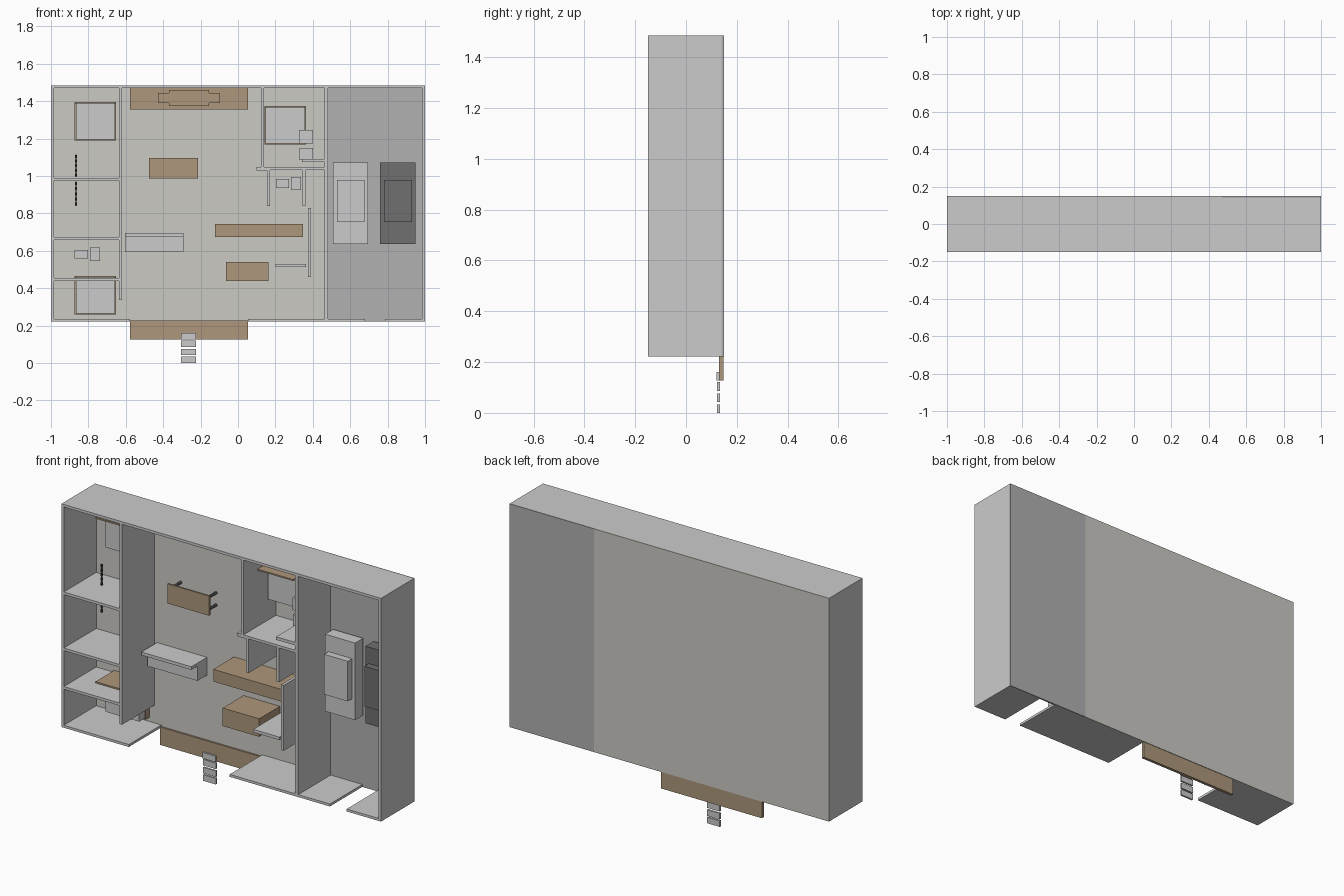
import bpy, bmesh, math
from mathutils import Matrix, Vector

if "Cube" in bpy.data.objects:
    bpy.data.objects.remove(bpy.data.objects["Cube"])

FLOOR = 0.14      # inner floor plane (y); the plan is tipped up to face -y
TOP = -0.15       # open rim of the walls


def mat(name, r, g, b):
    m = bpy.data.materials.new(name)
    m.diffuse_color = (r, g, b, 1)
    m.use_nodes = True
    m.node_tree.nodes["Principled BSDF"].inputs["Base Color"].default_value = m.diffuse_color
    return m


TILE = mat("tile", 0.60, 0.59, 0.55)
CONCRETE = mat("concrete", 0.44, 0.44, 0.44)
WOOD = mat("wood", 0.42, 0.31, 0.20)
DARK = mat("dark", 0.16, 0.16, 0.16)
BLACK = mat("black", 0.06, 0.06, 0.06)


def boxes(name, items, material=None):
    """One object from boxes given as (x0, x1, z0, z1, y0, y1)."""
    bm = bmesh.new()
    for x0, x1, z0, z1, y0, y1 in items:
        m = Matrix.Translation(((x0 + x1) / 2, (y0 + y1) / 2, (z0 + z1) / 2))
        m = m @ Matrix.Diagonal((x1 - x0, y1 - y0, z1 - z0, 1))
        bmesh.ops.create_cube(bm, size=1, matrix=m)
    return finish(name, bm, material)


def rods(name, items, radius, material=None, sides=10):
    """One object from thin cylinders between point pairs."""
    bm = bmesh.new()
    for a, b in items:
        a, b = Vector(a), Vector(b)
        d = b - a
        m = Matrix.Translation((a + b) / 2) @ d.to_track_quat('Z', 'Y').to_matrix().to_4x4()
        bmesh.ops.create_cone(bm, cap_ends=True, segments=sides, radius1=radius,
                              radius2=radius, depth=d.length, matrix=m)
    return finish(name, bm, material)


def finish(name, bm, material):
    me = bpy.data.meshes.new(name)
    bm.to_mesh(me)
    bm.free()
    ob = bpy.data.objects.new(name, me)
    bpy.context.collection.objects.link(ob)
    if material:
        me.materials.append(material)
    return ob


def walls(name, rects):
    return boxes(name, [(*r, TOP, FLOOR) for r in rects])


# Floors
boxes("house_floor", [(-1, 0.47, 0.222, 1.485, FLOOR, 0.15)], TILE)
boxes("garage_floor", [(0.47, 1, 0.222, 1.485, FLOOR, 0.15)], CONCRETE)

# Outer walls, with openings for the porch and the garage door
walls("outer_walls", [
    (-1, 1, 1.47, 1.485),
    (-1, -0.985, 0.222, 1.47), (0.985, 1, 0.222, 1.47),
    (-0.985, -0.578, 0.222, 0.236), (0.053, 0.68, 0.222, 0.236),
    (0.785, 0.985, 0.222, 0.236)])

# Inner walls
walls("garage_wall", [(0.462, 0.482, 0.236, 1.47)])
walls("left_room_walls", [(-0.637, -0.62, 0.337, 1.47)] +
      [(-0.985, -0.637, z, z + 0.015) for z in (0.975, 0.658, 0.44)])
walls("right_bedroom_walls", [
    (0.123, 0.139, 1.048, 1.47), (0.10, 0.155, 1.03, 1.048),
    (0.155, 0.462, 1.033, 1.048), (0.343, 0.462, 1.075, 1.092)])
walls("right_bath_walls", [(0.155, 0.171, 0.84, 1.033), (0.345, 0.362, 0.84, 1.033)])
walls("kitchen_walls", [(0.375, 0.391, 0.46, 0.83), (0.20, 0.364, 0.513, 0.53)])

# Porches and steps
boxes("front_porch", [(-0.578, 0.053, 0.127, 0.228, 0.13, 0.147)], WOOD)
boxes("rear_deck", [(-0.578, 0.053, 1.355, 1.47, 0.13, 0.147)], WOOD)
boxes("porch_steps", [(-0.305, -0.225, z, z + 0.034, y, y + 0.011)
                      for z, y in ((0.0, 0.123), (0.042, 0.123), (0.087, 0.123), (0.127, 0.12))])

# Patio table with end leaves on the rear deck
boxes("patio_table", [(-0.428, -0.096, 1.39, 1.444, 0.112, 0.13),
                      (-0.37, -0.155, 1.374, 1.46, 0.105, 0.13)], WOOD)

# Beds: wooden frame with headboard, grey mattress
for side, x, z in (("upper_left", -0.873, 1.19), ("lower_left", -0.873, 0.26),
                   ("right", 0.142, 1.168)):
    w, h = 0.222, 0.206
    boxes(side + "_bed_frame", [(x, x + w, z, z + h, 0.105, FLOOR),
                                (x, x + w, z + h - 0.008, z + h, -0.027, FLOOR)], WOOD)
    boxes(side + "_mattress", [(x + 0.006, x + w - 0.006, z + 0.006, z + h - 0.008, 0.055, 0.105)])
boxes("bedroom_cabinets", [(0.327, 0.40, 1.175, 1.245, 0.02, FLOOR),
                           (0.33, 0.40, 1.086, 1.15, 0.02, FLOOR)])

# Bathroom fixtures
for side, x, z in (("left", -0.873, 0.582), ("right", 0.203, 0.96)):
    boxes(side + "_toilet", [(x, x + 0.07, z - 0.023, z + 0.023, 0.08, FLOOR)])
    boxes(side + "_sink", [(x + 0.081, x + 0.135, z - 0.035, z + 0.035, 0.06, FLOOR)])

# Weight bars on either side of the left room wall
bar, discs = [], []
for a, b in ((0.84, 0.97), (0.995, 1.115)):
    bar.append(((-0.867, 0.02, a), (-0.867, 0.02, b)))
    for i in range(5):
        c = a + 0.01 + i * (b - a - 0.02) / 4
        discs.append(((-0.867, 0.02, c - 0.008), (-0.867, 0.02, c + 0.008)))
rods("weight_bar", bar, 0.003, BLACK, 8)
rods("weight_discs", discs, 0.006, BLACK)

# Dining table
boxes("dining_table_top", [(-0.476, -0.214, 0.986, 1.097, 0.048, 0.058)], WOOD)
rods("dining_table_legs", [((x, 0.058, z), (x, FLOOR, z))
                           for x in (-0.455, -0.235) for z in (1.007, 1.076)], 0.008, DARK)

# Sofa: tall back and lower seat
boxes("sofa", [(-0.605, -0.292, 0.677, 0.695, 0.0, FLOOR),
               (-0.605, -0.292, 0.594, 0.677, 0.055, FLOOR)])

# Kitchen counters
boxes("kitchen_counter", [(-0.123, 0.348, 0.674, 0.743, -0.045, FLOOR)], WOOD)
boxes("kitchen_island", [(-0.064, 0.164, 0.438, 0.54, -0.045, FLOOR)], WOOD)

# Parked cars
for name, x, m in (("light_car", 0.508, None), ("dark_car", 0.76, DARK)):
    boxes(name + "_body", [(x, x + 0.188, 0.637, 1.073, 0.053, 0.125)], m)
    boxes(name + "_cabin", [(x + 0.021, x + 0.169, 0.753, 0.98, 0.014, 0.053)], m)
